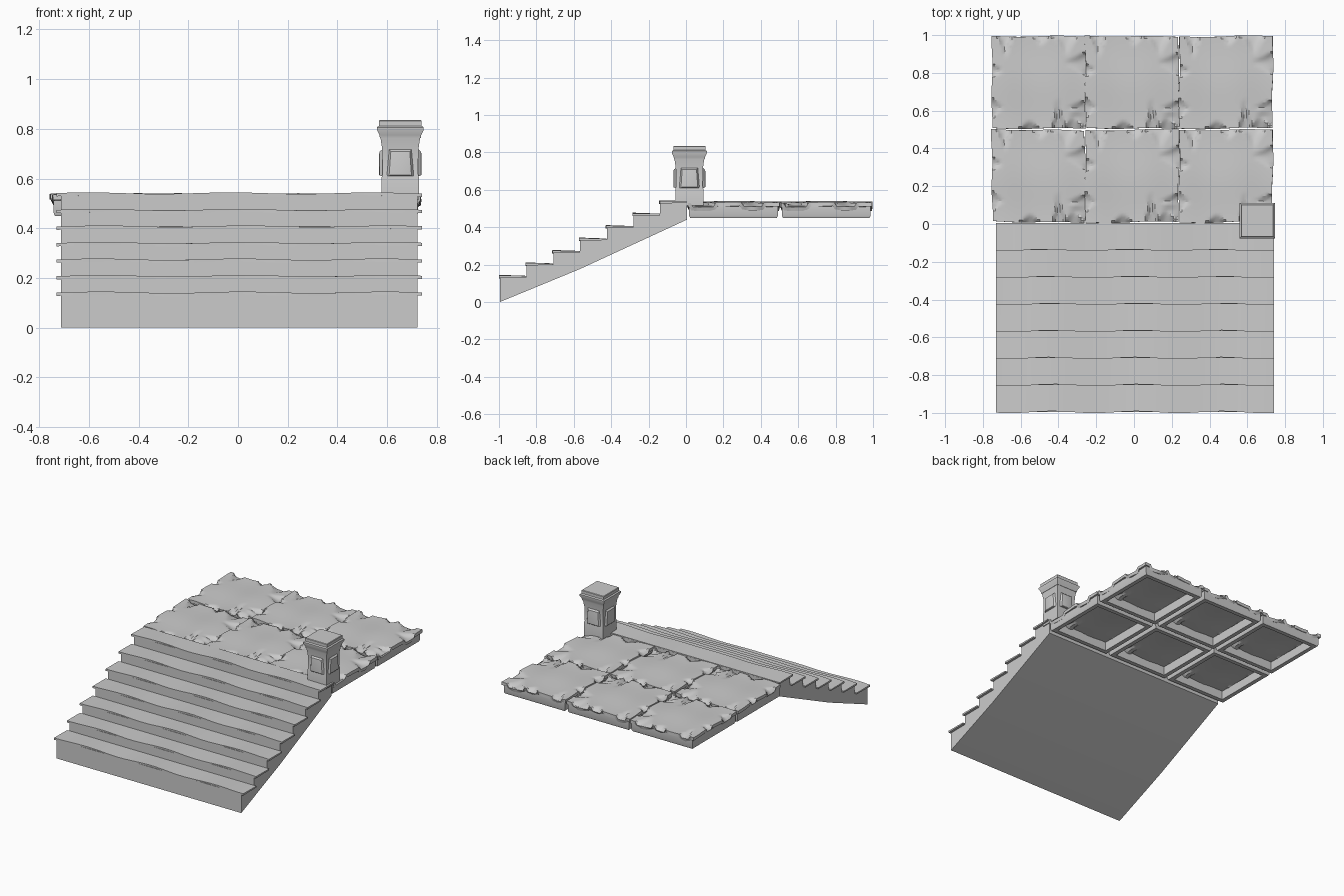
import bpy, bmesh, math, random
from mathutils import Vector

random.seed(4)
if "Cube" in bpy.data.objects:
    bpy.data.objects.remove(bpy.data.objects["Cube"])

GREY = bpy.data.materials.new("plain_grey")
GREY.use_nodes = True
GREY.diffuse_color = (0.6, 0.6, 0.6, 1)
GREY.node_tree.nodes["Principled BSDF"].inputs["Base Color"].default_value = (0.6, 0.6, 0.6, 1)


def finish(bm, name, angle=30, thickness=0):
    """Turn a bmesh into a shaded object."""
    bmesh.ops.recalc_face_normals(bm, faces=bm.faces)
    mesh = bpy.data.meshes.new(name)
    bm.to_mesh(mesh)
    bm.free()
    mesh.materials.append(GREY)
    ob = bpy.data.objects.new(name, mesh)
    bpy.context.collection.objects.link(ob)
    bpy.ops.object.select_all(action="DESELECT")
    ob.select_set(True)
    bpy.context.view_layer.objects.active = ob
    if thickness:
        mod = ob.modifiers.new("thickness", "SOLIDIFY")
        mod.thickness = thickness
        mod.offset = -1
        bpy.ops.object.modifier_apply(modifier=mod.name)
    bpy.ops.object.shade_smooth_by_angle(angle=math.radians(angle))
    return ob


def loft(name, sections, caps=True, angle=30):
    """Join closed outlines that have equal point counts."""
    bm = bmesh.new()
    rings = [[bm.verts.new(p) for p in s] for s in sections]
    for a, b in zip(rings, rings[1:]):
        for i in range(len(a)):
            j = (i + 1) % len(a)
            bm.faces.new((a[i], a[j], b[j], b[i]))
    if caps:
        bm.faces.new(rings[0])
        bm.faces.new(rings[-1])
    return finish(bm, name, angle)


def square(cx, cy, half, z):
    return [(cx + sx * half, cy + sy * half, z)
            for sx, sy in ((-1, -1), (1, -1), (1, 1), (-1, 1))]


# Stair body: stepped side profile carried across the width
STEPS = 7
DEPTH = 1 / STEPS
tread_top = [0.142 + 0.0665 * i for i in range(STEPS)]
profile = [(-0.995, 0)]
for i, z in enumerate(tread_top):
    profile += [(-0.995 + i * DEPTH, z - 0.008), (-0.995 + (i + 1) * DEPTH, z - 0.008)]
profile += [(0.005, 0.44), (-0.57, 0.175)]
loft("stair_body", [[(x, y, z) for y, z in profile] for x in (-0.712, 0.722)])

# Treads: thin boards with a gently worn front edge
for i, z in enumerate(tread_top):
    phase = random.uniform(-0.4, 0.4)
    front = -1 + i * DEPTH
    sections = []
    for k in range(33):
        x = -0.73 + 1.47 * k / 32
        wave = math.cos(x * 14 + phase)
        yf = front + 0.004 + 0.005 * wave
        dz = 0.003 * math.cos(x * 11 + phase)
        yb = front + DEPTH + 0.004
        sections.append([(x, yf, z - 0.013 + dz), (x, yb, z - 0.011),
                         (x, yb, z - 0.002), (x, yf, z + dz)])
    loft(f"tread_{i + 1}", sections)


# Roof slabs: worn tops with spiky chips along the edges, on hollow rims
def chips():
    return [(random.uniform(-0.9, 0.9), random.uniform(0.12, 0.25),
             random.uniform(0.15, 0.55)) for _ in range(4)]


def chip_drop(chip_list, along, dist):
    drop = 0
    for centre, width, length in chip_list:
        reach = length * max(0, 1 - abs(along - centre) / width)
        if reach > 0.01:
            drop = max(drop, 1 - dist / reach)
    return drop


front_chips = [(0.42, 0.12, 0.8), (0.75, 0.2, 0.35), (-0.2, 0.2, 0.2)]
left_chips = [(0.25, 0.12, 0.25), (-0.55, 0.2, 0.25)]
back_chips, right_chips = chips(), chips()[:3]


def slab(name, cx, cy):
    bm = bmesh.new()
    bmesh.ops.create_grid(bm, x_segments=36, y_segments=36, size=1)
    skew = random.uniform(-0.004, 0.004)
    for v in bm.verts:
        u, w = v.co.x, v.co.y
        drop = max(chip_drop(front_chips, u, 1 + w), chip_drop(back_chips, u, 1 - w),
                   chip_drop(left_chips, w, 1 + u), chip_drop(right_chips, w, 1 - u))
        ripple = 0.004 * math.sin(5 * u + 0.6 * w + cx) + 0.002 * math.cos(4 * w)
        v.co = Vector((cx + 0.247 * u + 0.003 * math.sin(5 * w) + skew * w,
                       cy + 0.244 * w + 0.003 * math.sin(4 * u) + skew * u,
                       0.535 + ripple - 0.022 * drop))
    finish(bm, name, 25, 0.022)


columns = {"right": -0.505, "middle": -0.01, "left": 0.487}
rows = {"front": 0.254, "back": 0.75}
for row, cy in rows.items():
    for col, cx in columns.items():
        slab(f"{row}_{col}_slab", cx, cy)
        rim = [(0.237, 0.512), (0.237, 0.462), (0.232, 0.45), (0.203, 0.45), (0.203, 0.512)]
        loft(f"{row}_{col}_rim", [square(cx, cy, h, z) for h, z in rim], caps=False)

# Chimney: square shaft, flared collar and flat cap
CX, CY = 0.653, 0.018
shaft = [(0.075, 0.515), (0.075, 0.605), (0.071, 0.62), (0.073, 0.72), (0.08, 0.765)]
loft("chimney_shaft", [square(CX, CY, h, z) for h, z in shaft])
collar = [(0.082, 0.762), (0.084, 0.775), (0.094, 0.795), (0.094, 0.806), (0.086, 0.812),
          (0.086, 0.832), (0.083, 0.835)]
loft("chimney_cap", [square(CX, CY, h, z) for h, z in collar])

# Raised panels on the four chimney faces
for name, turn in (("left", 0), ("back", 1), ("right", 2), ("front", 3)):
    a = turn * math.pi / 2
    c, s = round(math.cos(a)), round(math.sin(a))
    sections = []
    for out, half, grow in ((0.066, 0.058, 0.015), (0.083, 0.045, 0), (0.085, 0.036, -0.008)):
        low, high = 0.612 - grow / 3, 0.708 + grow
        sections.append([(CX + c * out - s * t, CY + s * out + c * t, z)
                         for t, z in ((-half, low), (half, low),
                                      (half * 0.85, high), (-half * 0.85, high))])
    loft(f"chimney_{name}_panel", sections)
